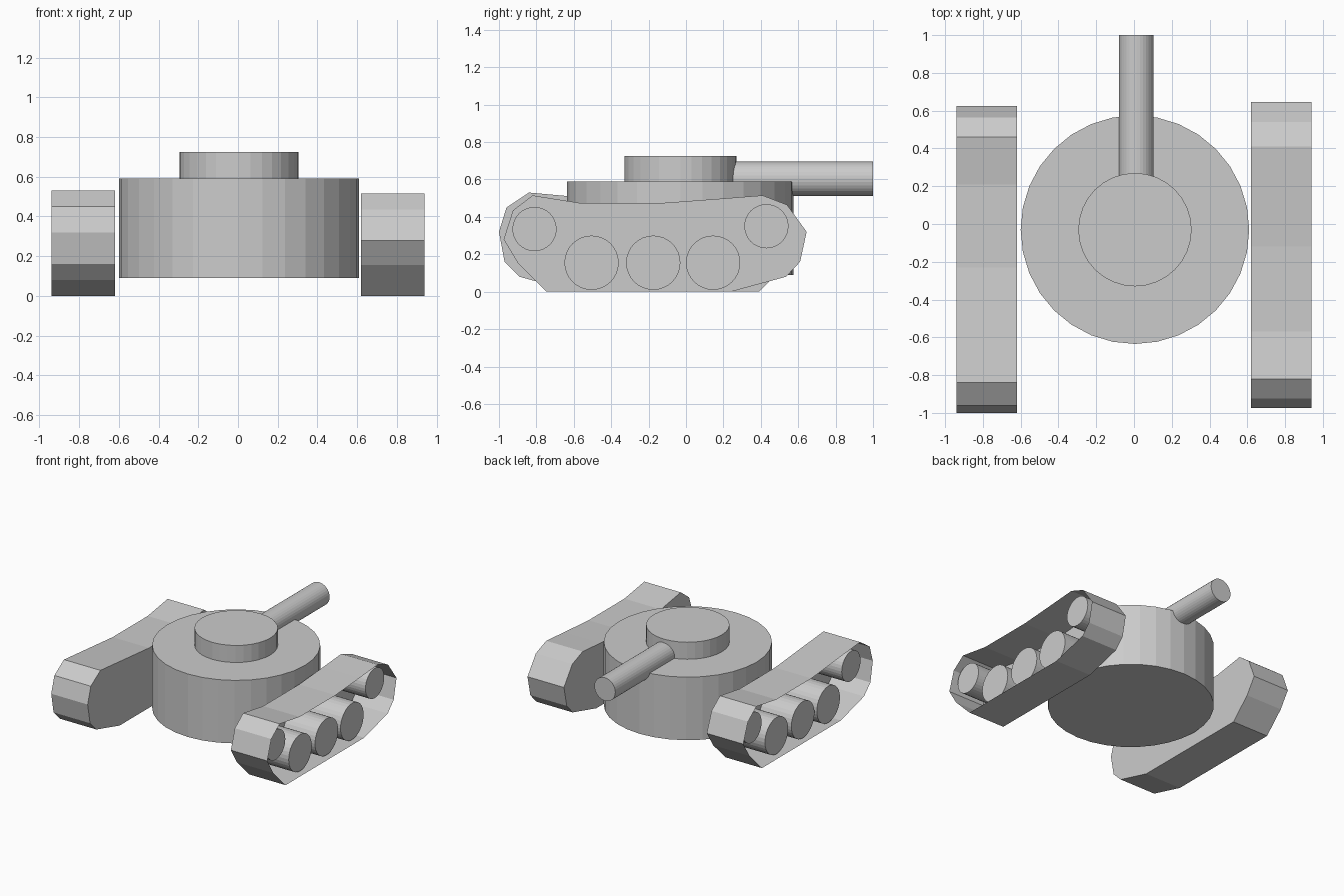
import bpy, bmesh
from math import pi
from mathutils import Matrix

if "Cube" in bpy.data.objects:
    bpy.data.objects.remove(bpy.data.objects["Cube"])

INNER, OUTER, WHEEL_FACE = 0.62, 0.94, 0.90


def finish(name, bm):
    mesh = bpy.data.meshes.new(name)
    bm.to_mesh(mesh)
    bm.free()
    obj = bpy.data.objects.new(name, mesh)
    bpy.context.collection.objects.link(obj)
    return obj


def cylinder(name, radius, length, centre, rot=None, sides=32):
    bm = bmesh.new()
    m = Matrix.Translation(centre) @ (rot or Matrix.Identity(4))
    bmesh.ops.create_cone(bm, cap_ends=True, segments=sides, radius1=radius,
                          radius2=radius, depth=length, matrix=m)
    return finish(name, bm)


def track(name, profile, side):
    # Thin belt, closed by a plate on the inner side and open on the outer side
    bm = bmesh.new()
    inner = [bm.verts.new((side * INNER, y, z)) for y, z in profile]
    outer = [bm.verts.new((side * OUTER, y, z)) for y, z in profile]
    plate = inner[::-1] if side > 0 else inner
    bm.faces.new(plate)
    n = len(profile)
    for i in range(n):
        j = (i + 1) % n
        quad = (inner[i], inner[j], outer[j], outer[i])
        bm.faces.new(quad if side > 0 else quad[::-1])
    return finish(name, bm)


# Body, turret and barrel
cylinder("hull", 0.605, 0.50, (0.005, -0.03, 0.34))
cylinder("turret", 0.30, 0.14, (0.005, -0.03, 0.655))
cylinder("barrel", 0.092, 0.80, (0.0125, 0.60, 0.604), Matrix.Rotation(pi / 2, 4, 'X'))

# Belt outlines as (y, z), counter-clockwise seen from +x
right_profile = [(-0.745, 0), (0.24, 0), (0.535, 0.08), (0.61, 0.16), (0.645, 0.32),
                 (0.54, 0.465), (0.41, 0.515), (0.18, 0.497), (-0.12, 0.475),
                 (-0.57, 0.475), (-0.82, 0.515), (-0.925, 0.435), (-0.975, 0.28),
                 (-0.90, 0.155)]
left_profile = [(-0.60, 0), (0.39, 0), (0.545, 0.155), (0.625, 0.28), (0.565, 0.435),
                (0.46, 0.515), (0.21, 0.475), (-0.23, 0.475), (-0.84, 0.53),
                (-0.96, 0.45), (-1.0, 0.32), (-0.97, 0.16), (-0.89, 0.08)]
track("right_track", right_profile, 1)
track("left_track", left_profile, -1)

# Wheels as (y, z, radius); the left set is the right set turned end for end
wheels = [(-0.81, 0.335, 0.118), (-0.505, 0.155, 0.145), (-0.175, 0.155, 0.145),
          (0.145, 0.155, 0.145), (0.43, 0.35, 0.118)]
for label, side in (("right", 1), ("left", -1)):
    for i, (y, z, r) in enumerate(wheels):
        yy = y if side > 0 else -0.355 - y
        cylinder(f"{label}_wheel_{i + 1}", r, WHEEL_FACE - INNER,
                 (side * (INNER + WHEEL_FACE) / 2, yy, z), Matrix.Rotation(pi / 2, 4, 'Y'))
